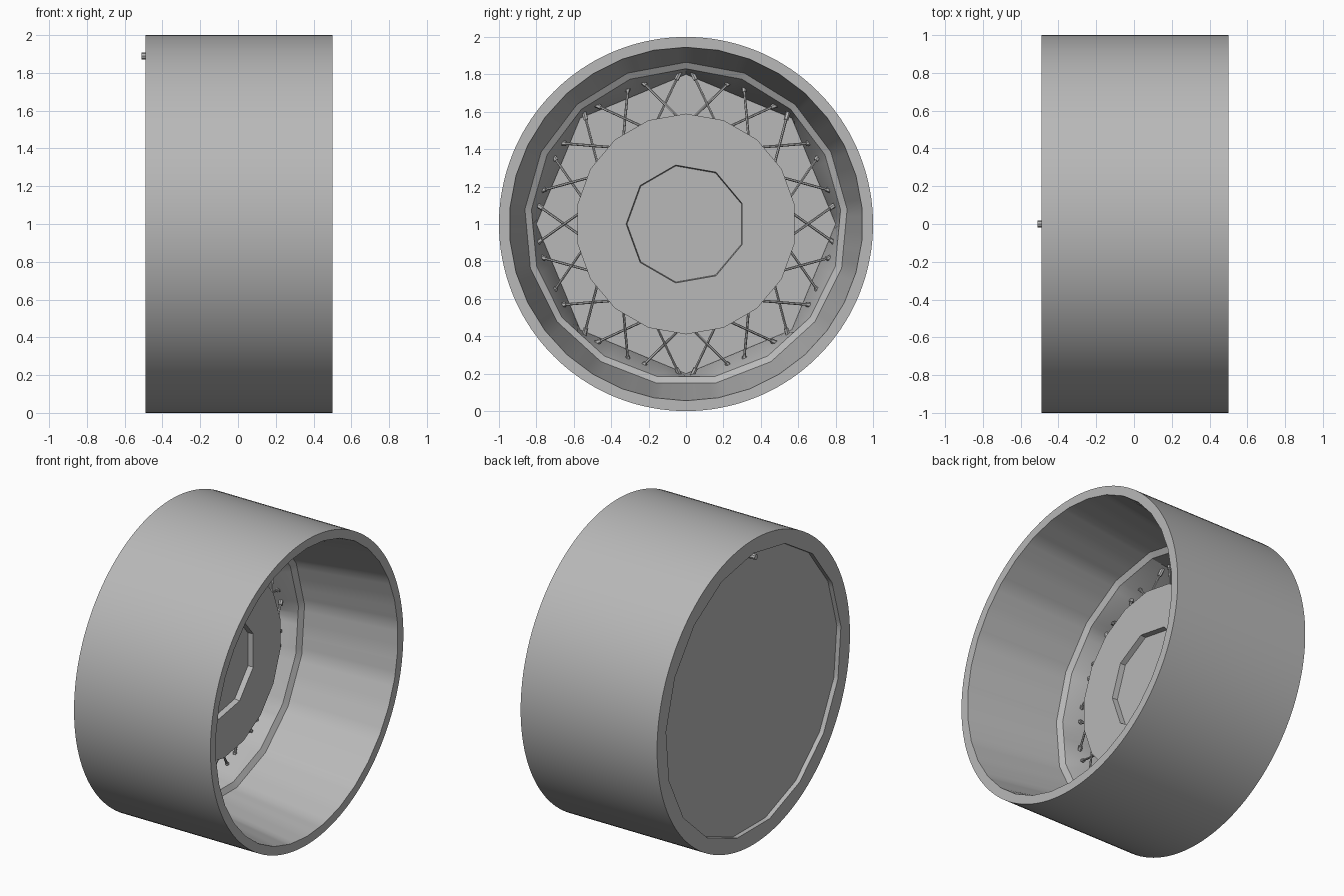
import bpy, bmesh
from math import sin, cos, pi, radians
from mathutils import Vector

old = bpy.data.objects.get("Cube")
if old:
    bpy.data.objects.remove(old, do_unlink=True)

TONE = (0.48, 0.48, 0.48, 1)
grey = bpy.data.materials.new("plain grey")
grey.use_nodes = True
grey.diffuse_color = TONE
grey.node_tree.nodes["Principled BSDF"].inputs["Base Color"].default_value = TONE


def finish(bm, name):
    bmesh.ops.recalc_face_normals(bm, faces=bm.faces)
    mesh = bpy.data.meshes.new(name)
    bm.to_mesh(mesh)
    bm.free()
    mesh.materials.append(grey)
    obj = bpy.data.objects.new(name, mesh)
    obj.location.z = 1
    bpy.context.collection.objects.link(obj)
    bpy.ops.object.select_all(action="DESELECT")
    obj.select_set(True)
    bpy.context.view_layer.objects.active = obj
    bpy.ops.object.shade_smooth_by_angle(angle=radians(30))


def at(x, r, a):
    """Point at distance r from the wheel axis, a measured from the top."""
    return Vector((x, r * sin(a), r * cos(a)))


def polygon_radius(r, sides, a):
    step = 2 * pi / sides
    return r * cos(step / 2) / cos((a + 1e-6) % step - step / 2)


def lathe(name, profile, segments, closed=False):
    """Turn (x, radius, sides, phase) points around the x axis."""
    bm = bmesh.new()
    rings = []
    for x, r, sides, phase in profile:
        ring = []
        for i in range(segments):
            a = 2 * pi * i / segments
            ring.append(bm.verts.new(at(x, polygon_radius(r, sides, a - radians(phase)), a)))
        rings.append(ring)
    pairs = list(zip(rings, rings[1:]))
    if closed:
        pairs.append((rings[-1], rings[0]))
    else:
        bm.faces.new(rings[0])
        bm.faces.new(rings[-1])
    for a, b in pairs:
        for i in range(segments):
            j = (i + 1) % segments
            bm.faces.new((a[i], a[j], b[j], b[i]))
    finish(bm, name)


def rod(bm, p, q, radius, sides):
    d = q - p
    rot = d.to_track_quat("Z", "Y").to_matrix().to_4x4()
    rot.translation = (p + q) / 2
    bmesh.ops.create_cone(bm, cap_ends=True, segments=sides, radius1=radius,
                          radius2=radius, depth=d.length, matrix=rot)


# Drum: round outside, faceted tapering inside, eight-sided spoke bed
lathe("outer_drum", [
    (0.5, 1, 136, 0), (0.5, 0.945, 34, 0), (-0.12, 0.865, 17, 0),
    (-0.14, 0.83, 17, 0), (-0.35, 0.8, 8, 0), (-0.43, 0.8, 8, 0),
    (-0.43, 0.91, 17, 0), (-0.49, 0.91, 17, 0), (-0.49, 1, 136, 0)], 136, closed=True)

# Recessed cover on the closed side and the plate behind the spokes
lathe("back_cover", [(-0.46, 0.91, 17, 0), (-0.42, 0.91, 17, 0)], 68)
lathe("spoke_plate", [(-0.36, 0.81, 8, 0), (-0.4, 0.81, 8, 0)], 32)

# Hub with a shallow nine-sided recess
lathe("hub", [(-0.37, 0.59, 18, 0), (-0.1, 0.59, 18, 0), (-0.1, 0.32, 9, 270),
              (-0.135, 0.315, 9, 270)], 36)

# Crossed spokes and their nipples
spokes, nipples = bmesh.new(), bmesh.new()
pairs = 18
for i in range(pairs):
    a = 2 * pi * (i + 0.5) / pairs
    for side in (-1, 1):
        inner = at(-0.17 - 0.02 * side, 0.57, a - side * radians(6))
        outer = at(-0.25, 0.82, a + side * radians(8))
        rod(spokes, inner, outer, 0.007, 6)
        rod(nipples, outer.lerp(inner, 0.18), outer, 0.013, 6)
finish(spokes, "spokes")
finish(nipples, "spoke_nipples")

# Valve on the closed side
valve = bmesh.new()
rod(valve, at(-0.45, 0.89, 0), at(-0.51, 0.89, 0), 0.018, 8)
finish(valve, "valve")
